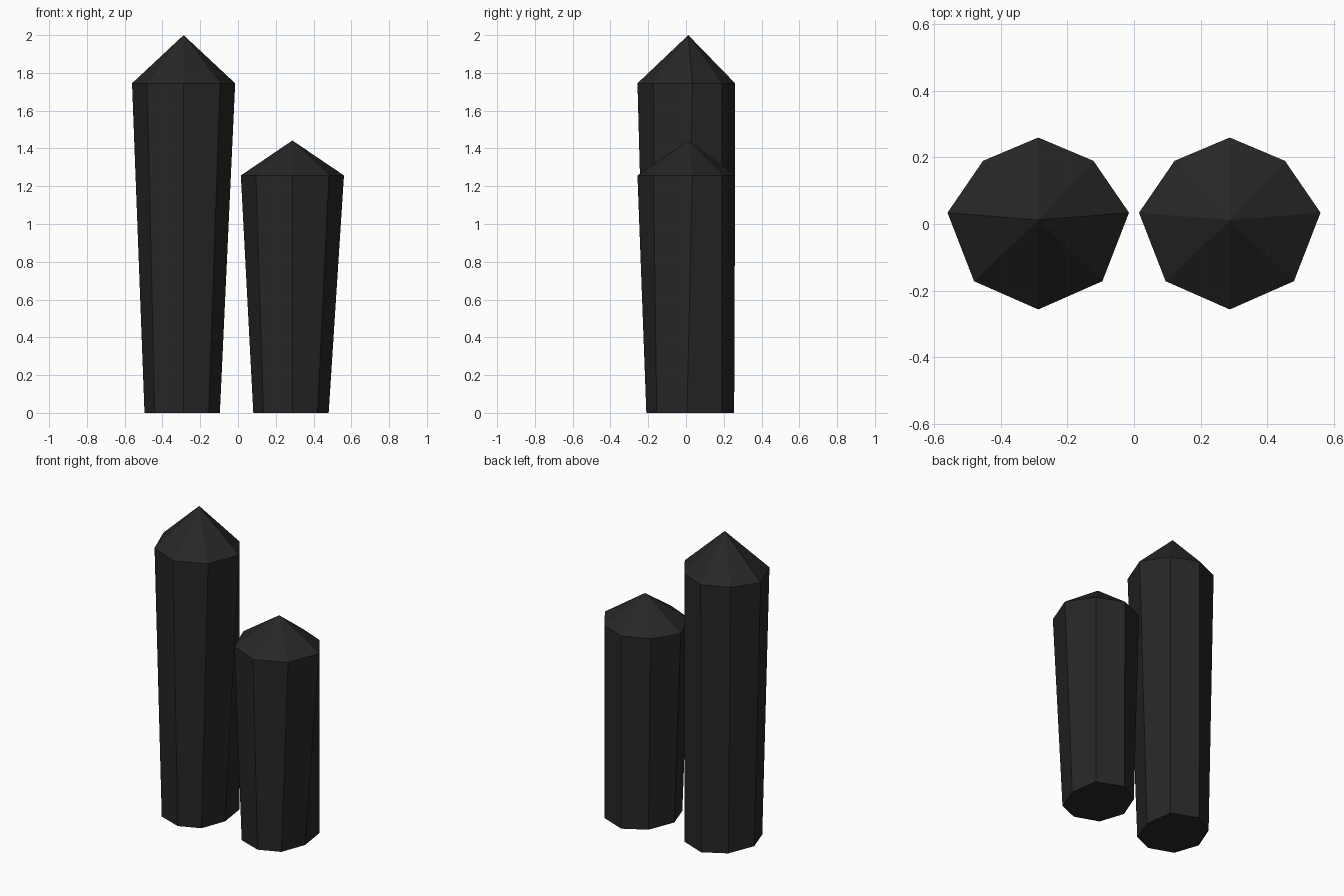
import bpy, bmesh

if "Cube" in bpy.data.objects:
    bpy.data.objects.remove(bpy.data.objects["Cube"])

# Dark stone colour
dark = bpy.data.materials.new("dark_stone")
dark.diffuse_color = (0.02, 0.02, 0.02, 1)
dark.use_nodes = True
dark.node_tree.nodes["Principled BSDF"].inputs["Base Color"].default_value = dark.diffuse_color

# Octagonal outlines around the crystal axis, counter-clockwise from the front
BASE = [(0, -0.21), (0.133, -0.155), (0.192, 0.005), (0.166, 0.19),
        (0, 0.255), (-0.14, 0.175), (-0.207, 0.005), (-0.153, -0.155)]
RIM = [(0, -0.257), (0.193, -0.172), (0.273, 0.034), (0.166, 0.19),
       (0, 0.26), (-0.166, 0.19), (-0.273, 0.034), (-0.193, -0.172)]


def crystal(name, x, rim_z, tip_z):
    """Flared eight-sided shaft closed by a pointed cap."""
    bm = bmesh.new()
    low = [bm.verts.new((px, py, 0)) for px, py in BASE]
    high = [bm.verts.new((px, py, rim_z)) for px, py in RIM]
    tip = bm.verts.new((0, 0.012, tip_z))
    bm.faces.new(low[::-1])
    for i in range(8):
        j = (i + 1) % 8
        bm.faces.new((low[i], low[j], high[j], high[i]))
        bm.faces.new((high[i], high[j], tip))
    mesh = bpy.data.meshes.new(name)
    bm.to_mesh(mesh)
    bm.free()
    mesh.materials.append(dark)
    obj = bpy.data.objects.new(name, mesh)
    obj.location.x = x
    bpy.context.collection.objects.link(obj)


# Tall and short crystals side by side
crystal("tall_crystal", -0.288, 1.745, 2.0)
crystal("short_crystal", 0.288, 1.257, 1.442)
